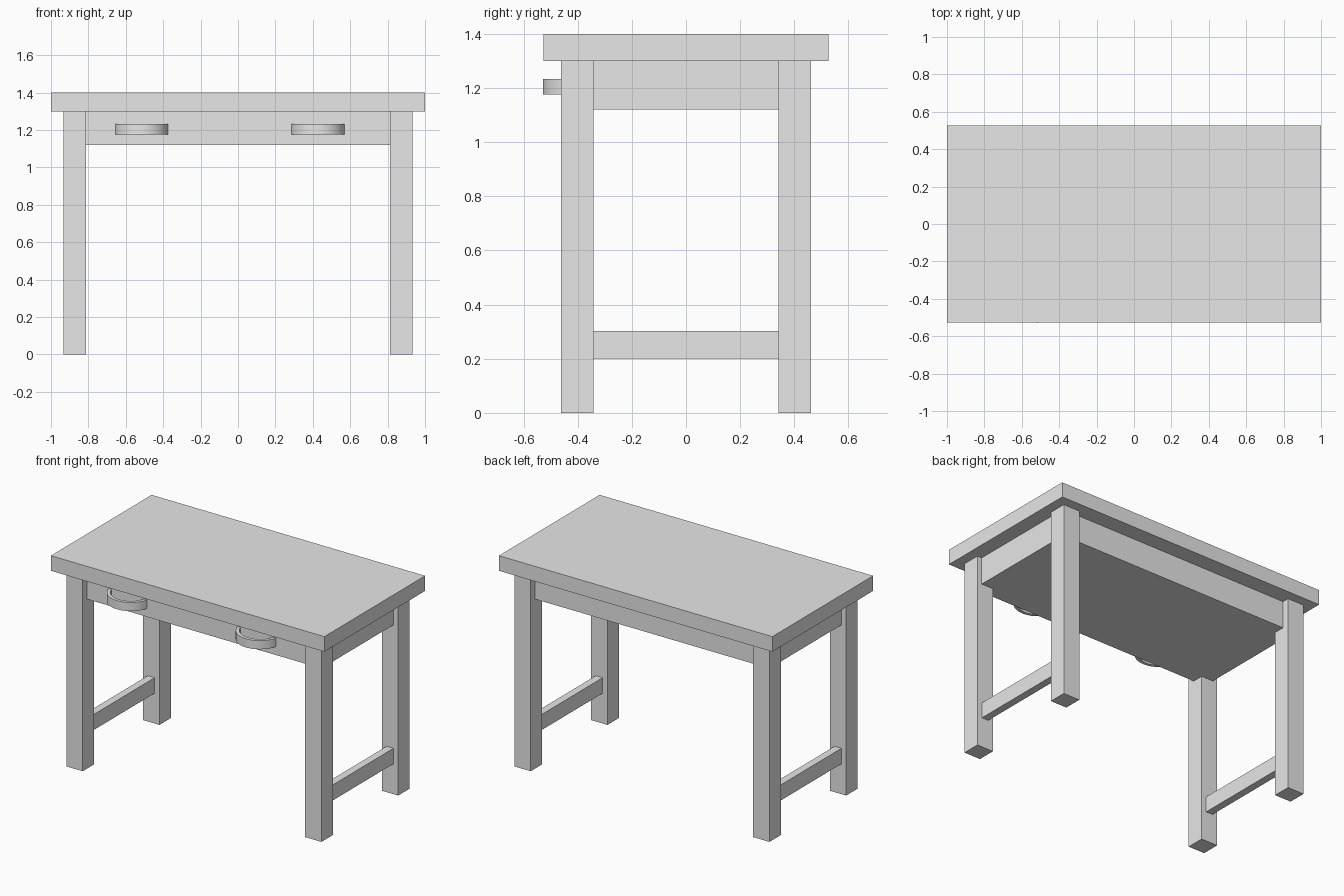
import bpy, bmesh, math

cube = bpy.data.objects.get("Cube")
if cube:
    bpy.data.objects.remove(cube)

grey = bpy.data.materials.new("plain grey")
grey.use_nodes = True
grey.diffuse_color = (0.8, 0.8, 0.8, 1)
grey.node_tree.nodes["Principled BSDF"].inputs["Base Color"].default_value = (0.8, 0.8, 0.8, 1)


def add_object(name, bm):
    bmesh.ops.recalc_face_normals(bm, faces=bm.faces)
    mesh = bpy.data.meshes.new(name)
    bm.to_mesh(mesh)
    bm.free()
    mesh.materials.append(grey)
    obj = bpy.data.objects.new(name, mesh)
    bpy.context.collection.objects.link(obj)
    return obj


def box(name, low, high):
    bm = bmesh.new()
    bmesh.ops.create_cube(bm, size=1)
    for v in bm.verts:
        v.co = [a + (b - a) * (c + 0.5) for a, b, c in zip(low, high, v.co)]
    return add_object(name, bm)


def handle(name, x, half=0.141, base=-0.415, depth=0.113, thick=0.022, z0=1.176, z1=1.233, steps=20):
    # Bowed band: outer arc and a thinner inner arc, extruded upwards
    def arc(w, d):
        r = (w * w + d * d) / (2 * d)
        a = math.asin(min(1, w / r))
        return [(x + r * math.sin(a * t), base - d + r - r * math.cos(a * t))
                for t in (2 * i / steps - 1 for i in range(steps + 1))]
    outline = arc(half, depth) + arc(half - thick, depth - thick)[::-1]
    bm = bmesh.new()
    face = bm.faces.new([bm.verts.new((px, py, z0)) for px, py in outline])
    top = bmesh.ops.extrude_face_region(bm, geom=[face])["geom"]
    bmesh.ops.translate(bm, vec=(0, 0, z1 - z0),
                        verts=[g for g in top if isinstance(g, bmesh.types.BMVert)])
    obj = add_object(name, bm)
    bpy.ops.object.select_all(action="DESELECT")
    obj.select_set(True)
    bpy.context.view_layer.objects.active = obj
    bpy.ops.object.shade_smooth_by_angle(angle=math.radians(30))


# Top and the closed drawer case beneath it
box("table_top", (-1, -0.526, 1.3), (1, 0.526, 1.4))
box("drawer_case", (-0.9, -0.415, 1.12), (0.9, 0.415, 1.3))

# Legs and side stretchers
for side, sx in (("right", -1), ("left", 1)):
    cx = 0.873 * sx
    for end, sy in (("front", -1), ("back", 1)):
        cy = 0.401 * sy
        box(f"{end}_{side}_leg", (cx - 0.06, cy - 0.06, 0), (cx + 0.06, cy + 0.06, 1.3))
    box(f"{side}_stretcher", (cx - 0.025, -0.341, 0.2), (cx + 0.025, 0.341, 0.303))

# Drawer handles
handle("right_handle", -0.515)
handle("left_handle", 0.428)
